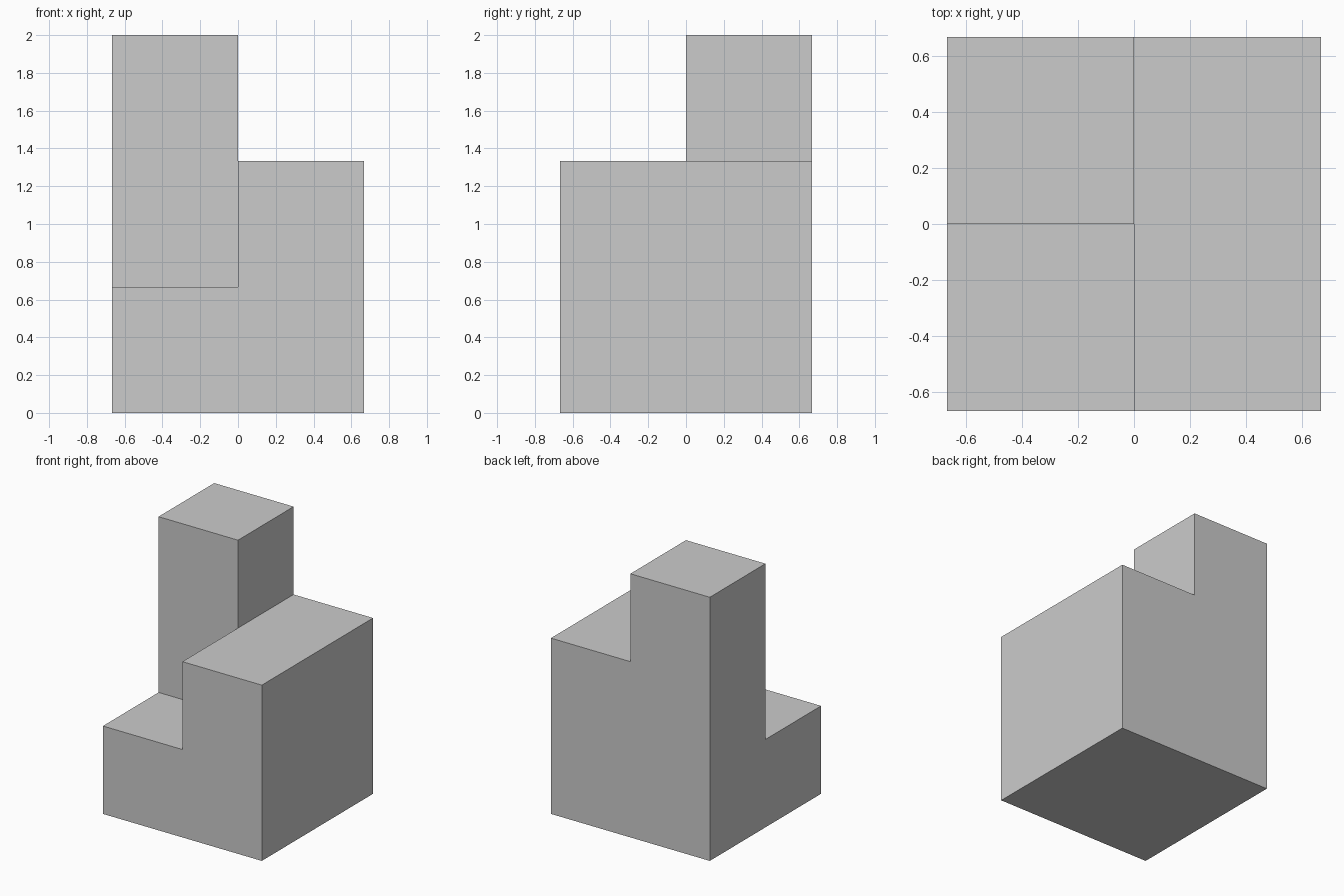
import bpy, bmesh, math
from mathutils import Vector

if "Cube" in bpy.data.objects:
    bpy.data.objects.remove(bpy.data.objects["Cube"])

S = 2 / 3  # edge of one cube cell

# Height of each column in cells, keyed by (x, y) cell index
heights = {(-1, -1): 1, (0, -1): 2, (0, 0): 2, (-1, 0): 3}
cells = {(x, y, z) for (x, y), h in heights.items() for z in range(h)}

bm = bmesh.new()

# Outer skin only: one quad wherever a cell has no neighbour
for cell in cells:
    centre = Vector(cell) + Vector((0.5, 0.5, 0.5))
    for axis in range(3):
        for sign in (-1, 1):
            n = Vector((0, 0, 0))
            n[axis] = sign
            if tuple(int(c + d) for c, d in zip(cell, n)) in cells:
                continue
            u = Vector((0, 0, 0))
            u[(axis + 1) % 3] = 1
            v = n.cross(u)
            corners = [(-1, -1), (1, -1), (1, 1), (-1, 1)]
            bm.faces.new([bm.verts.new((centre + (n + a * u + b * v) / 2) * S)
                          for a, b in corners])

# Weld the quads and merge coplanar ones into clean flat faces
bmesh.ops.remove_doubles(bm, verts=bm.verts[:], dist=1e-4)
bmesh.ops.dissolve_limit(bm, angle_limit=math.radians(1),
                         verts=bm.verts[:], edges=bm.edges[:])
bmesh.ops.recalc_face_normals(bm, faces=bm.faces[:])

mesh = bpy.data.meshes.new("stepped_block")
bm.to_mesh(mesh)
bm.free()
block = bpy.data.objects.new("stepped_block", mesh)
bpy.context.collection.objects.link(block)
